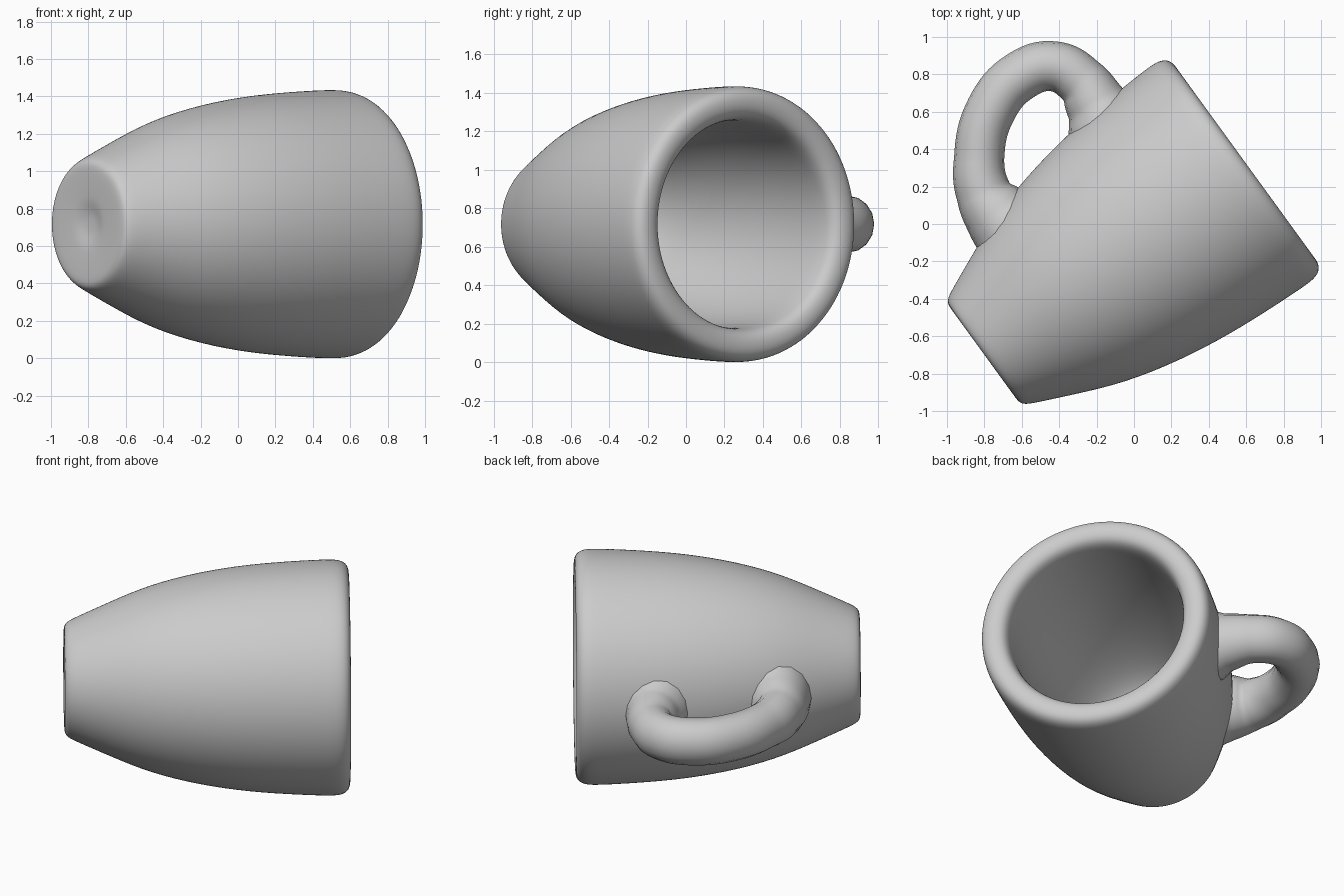
import bpy, bmesh, math
from mathutils import Matrix, Vector

cube = bpy.data.objects.get("Cube")
if cube:
    bpy.data.objects.remove(cube, do_unlink=True)

# One plain ceramic colour
ceramic = bpy.data.materials.new("ceramic grey")
ceramic.use_nodes = True
colour = (0.6, 0.6, 0.6, 1)
ceramic.diffuse_color = colour
ceramic.node_tree.nodes["Principled BSDF"].inputs["Base Color"].default_value = colour

AXIS_Z = 0.717
ANGLE = math.radians(36)
axis = Vector((math.cos(ANGLE), math.sin(ANGLE), 0))
side = Vector((-math.sin(ANGLE), math.cos(ANGLE), 0))
base = Vector((0.051, -0.070, AXIS_Z)) - axis * 1.06


def lathe(name, profile, steps, matrix):
    """Revolve (radius, height) points about local z; the end points lie on the axis."""
    bm = bmesh.new()
    rings = []
    for r, h in profile:
        if r == 0:
            rings.append([bm.verts.new((0, 0, h))] * steps)
        else:
            rings.append([bm.verts.new((r * math.cos(a), r * math.sin(a), h))
                          for a in (2 * math.pi * i / steps for i in range(steps))])
    for low, high in zip(rings, rings[1:]):
        for i in range(steps):
            j = (i + 1) % steps
            corners = list(dict.fromkeys((low[i], low[j], high[j], high[i])))
            bm.faces.new(corners).smooth = True
    bmesh.ops.recalc_face_normals(bm, faces=bm.faces)
    mesh = bpy.data.meshes.new(name)
    bm.to_mesh(mesh)
    bm.free()
    mesh.materials.append(ceramic)
    obj = bpy.data.objects.new(name, mesh)
    bpy.context.collection.objects.link(obj)
    obj.matrix_world = matrix
    sub = obj.modifiers.new("smooth", 'SUBSURF')
    sub.levels = sub.render_levels = 2
    return obj


# Cup: dimpled foot, flared outside, rounded rim, rounded inside
profile = [(0, 0.03), (0.06, 0.028), (0.12, 0.01), (0.17, 0.006), (0.29, 0.0),
           (0.335, 0.004), (0.36, 0.035), (0.39, 0.10), (0.47, 0.28), (0.572, 0.52),
           (0.648, 0.82), (0.694, 1.13), (0.713, 1.43), (0.72, 1.60), (0.718, 1.68),
           (0.69, 1.726), (0.64, 1.738), (0.585, 1.728), (0.55, 1.69), (0.538, 1.60),
           (0.54, 1.40), (0.53, 1.13), (0.49, 0.82), (0.42, 0.52), (0.34, 0.34),
           (0.24, 0.26), (0.12, 0.235), (0, 0.23)]
placement = Matrix.Translation(base) @ Matrix((side, (0, 0, 1), axis)).transposed().to_4x4()
lathe("cup", profile, 48, placement)

# Handle: tapered loop whose ends flare into the cup wall (x, y, thickness)
path = [(-0.655, -0.02, 0.23), (-0.735, 0.06, 0.185), (-0.805, 0.17, 0.148),
        (-0.828, 0.35, 0.134), (-0.765, 0.61, 0.134), (-0.61, 0.79, 0.134),
        (-0.43, 0.843, 0.134), (-0.285, 0.765, 0.138), (-0.205, 0.645, 0.165),
        (-0.15, 0.54, 0.22)]
curve = bpy.data.curves.new("handle", 'CURVE')
curve.dimensions = '3D'
curve.bevel_depth = 1.0
curve.bevel_resolution = 6
curve.use_fill_caps = True
curve.resolution_u = 8
spline = curve.splines.new('BEZIER')
spline.bezier_points.add(len(path) - 1)
for point, (x, y, r) in zip(spline.bezier_points, path):
    point.co = (x, y, 0)
    point.radius = r
    point.handle_left_type = point.handle_right_type = 'AUTO'
curve.materials.append(ceramic)
handle = bpy.data.objects.new("handle", curve)
bpy.context.collection.objects.link(handle)
handle.location.z = AXIS_Z
handle.scale.z = 1.1

# Turn the handle into a smooth-shaded mesh
bpy.ops.object.select_all(action='DESELECT')
handle.select_set(True)
bpy.context.view_layer.objects.active = handle
bpy.ops.object.convert(target='MESH')
bpy.ops.object.shade_smooth()
